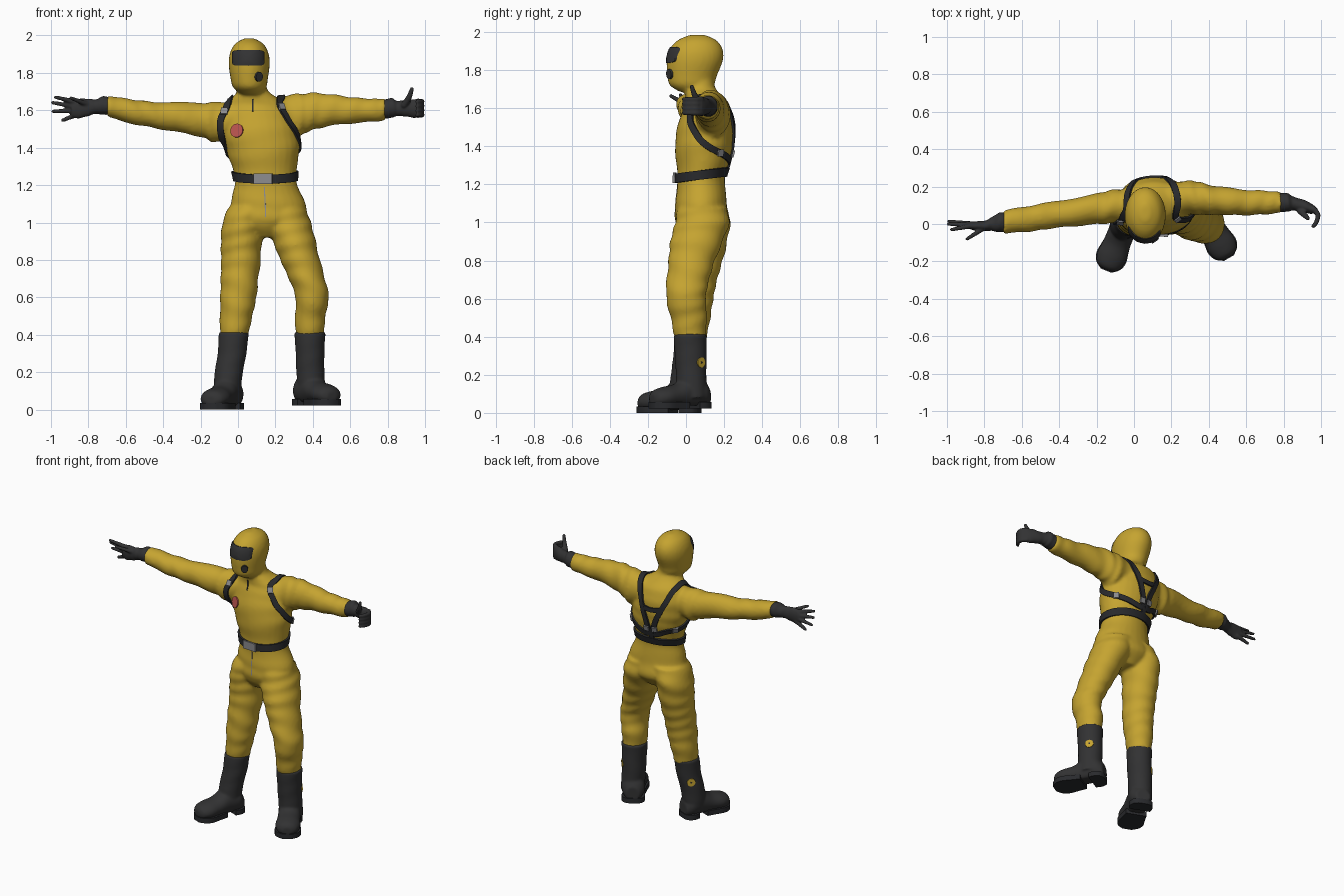
import bpy, bmesh, math
from math import sin, cos, tau, radians
from mathutils import Vector, Matrix
from mathutils.bvhtree import BVHTree

cube = bpy.data.objects.get("Cube")
if cube:
    bpy.data.objects.remove(cube, do_unlink=True)


def material(name, color):
    m = bpy.data.materials.new(name)
    m.use_nodes = True
    m.diffuse_color = (*color, 1)
    m.node_tree.nodes["Principled BSDF"].inputs["Base Color"].default_value = (*color, 1)
    return m


YELLOW = material("yellow fabric", (0.56, 0.37, 0.03))
RUBBER = material("charcoal rubber", (0.032, 0.032, 0.033))
BLACK = material("black webbing", (0.022, 0.023, 0.026))
GREY = material("grey metal", (0.26, 0.26, 0.27))
RED = material("red patch", (0.5, 0.09, 0.08))
parts = []


def finish(name, bm, mat):
    bmesh.ops.recalc_face_normals(bm, faces=bm.faces)
    me = bpy.data.meshes.new(name)
    bm.to_mesh(me)
    bm.free()
    me.materials.append(mat)
    ob = bpy.data.objects.new(name, me)
    bpy.context.collection.objects.link(ob)
    parts.append(ob)
    return ob


def fuse(name, bm, mat, voxel, smooth):
    """Merge overlapping solids into one soft skin and return its surface tree."""
    ob = finish(name, bm, mat)
    mod = ob.modifiers.new("merge", "REMESH")
    mod.mode, mod.voxel_size, mod.use_smooth_shade = "VOXEL", voxel, True
    mod = ob.modifiers.new("soften", "SMOOTH")
    mod.factor, mod.iterations = 0.5, smooth
    bpy.context.view_layer.update()
    return BVHTree.FromObject(ob, bpy.context.evaluated_depsgraph_get())


def spline(points, steps, closed=False):
    p = [Vector(q) for q in points]
    n, out = len(p), []
    at = (lambda i: p[i % n]) if closed else (lambda i: p[min(max(i, 0), n - 1)])
    for i in range(n if closed else n - 1):
        a, b, c, d = (at(i + k) for k in (-1, 0, 1, 2))
        for s in range(steps):
            t = s / steps
            out.append((b * 2 + (c - a) * t + (a * 2 - b * 5 + c * 4 - d) * t ** 2
                        + (b * 3 - a - c * 3 + d) * t ** 3) * 0.5)
    return out if closed else out + [p[-1]]


def skin(bm, rows, closed=False):
    """Quads between equal rings, with end caps unless the rings loop."""
    m = len(rows[0])
    for i in range(len(rows) - (0 if closed else 1)):
        a, b = rows[i], rows[(i + 1) % len(rows)]
        for k in range(m):
            bm.faces.new((a[k], a[(k + 1) % m], b[(k + 1) % m], b[k]))
    if not closed:
        bm.faces.new(rows[0])
        bm.faces.new(rows[-1])


def loft(bm, rings, axis=2, ripple=0, matrix=Matrix(), floor=-9):
    """Rings are centre x, y, z and two radii, square to the given axis."""
    u, w = ((1, 2), (0, 2), (0, 1))[axis]
    rows = []
    for i, v in enumerate(spline(rings, 5)):
        row = []
        for k in range(28):
            a = tau * k / 28
            s = 1 + ripple * sin(i * 1.25 + 2 * sin(a + i * 0.2))
            p = Vector(v[:3])
            p[u] += v[3] * cos(a) * s
            p[w] += v[4] * sin(a) * s
            p.z = max(p.z, floor)
            row.append(bm.verts.new(matrix @ p))
        rows.append(row)
    skin(bm, rows)


def finger(bm, points, r0, r1):
    path = spline(points, 10)
    for i, p in enumerate(path):
        r = r0 + (r1 - r0) * i / (len(path) - 1)
        bmesh.ops.create_icosphere(bm, subdivisions=2, radius=r, matrix=Matrix.Translation(p))


# Suit: torso, hood, sleeves and trousers merged into one skin
bm = bmesh.new()
loft(bm, [(.15, .08, .92, .07, .08), (.155, .085, 1.0, .2, .14), (.16, .08, 1.1, .2, .135),
          (.147, .08, 1.23, .163, .125), (.137, .09, 1.35, .188, .145), (.122, .097, 1.45, .205, .152),
          (.108, .108, 1.55, .195, .14), (.098, .11, 1.63, .165, .112), (.085, .085, 1.68, .105, .09),
          (.078, .075, 1.71, .08, .078), (.07, .07, 1.78, .07, .07)], ripple=.012)
loft(bm, [(.07, .03, 1.685, .05, .06), (.063, .03, 1.72, .088, .115), (.06, .032, 1.77, .1, .13),
          (.06, .046, 1.85, .11, .148), (.06, .053, 1.91, .102, .14), (.06, .058, 1.957, .074, .102),
          (.06, .06, 1.985, .025, .04)])
loft(bm, [(0, .1, 1.56, .09, .09), (-.12, .092, 1.535, .09, .108), (-.2, .08, 1.55, .082, .092),
          (-.42, .05, 1.572, .072, .072), (-.55, .03, 1.59, .07, .066), (-.7, .01, 1.622, .062, .058)],
     axis=0, ripple=.045)
loft(bm, [(.18, .13, 1.58, .09, .09), (.3, .14, 1.567, .092, .118), (.36, .135, 1.585, .086, .106),
          (.45, .125, 1.6, .076, .092), (.6, .115, 1.6, .069, .071), (.72, .115, 1.6, .062, .062),
          (.79, .115, 1.605, .056, .058)], axis=0, ripple=.045)
loft(bm, [(.24, .085, 1.08, .12, .13), (.265, .085, 1.0, .125, .142), (.3, .055, .9, .115, .138),
          (.332, .03, .8, .106, .122), (.368, .01, .7, .097, .112), (.397, 0, .6, .089, .104),
          (.386, .015, .5, .082, .096), (.385, .02, .39, .074, .08)], ripple=.03)
loft(bm, [(.07, .085, 1.08, .12, .13), (.027, .09, 1.0, .11, .142), (.018, .085, .9, .11, .132),
          (.015, .073, .8, .106, .12), (.008, .055, .7, .101, .109), (.002, .042, .6, .097, .102),
          (-.01, .035, .5, .087, .094), (-.02, .028, .39, .074, .08)], ripple=.03)
suit = fuse("suit", bm, YELLOW, .011, 4)

# Right glove: open hand with spread fingers
bm = bmesh.new()
loft(bm, [(-.68, .012, 1.625, .05, .045), (-.72, .008, 1.625, .052, .05), (-.76, 0, 1.62, .037, .039),
          (-.8, -.01, 1.615, .027, .046), (-.85, -.01, 1.61, .025, .053), (-.89, -.005, 1.607, .018, .045)],
     axis=0, ripple=.03)
for base, tip in (((-.87, -.01, 1.645), (-.975, -.03, 1.67)), ((-.88, -.005, 1.622), (-.992, 0, 1.641)),
                  ((-.88, 0, 1.6), (-.988, .015, 1.594)), ((-.86, 0, 1.578), (-.938, .01, 1.546)),
                  ((-.8, -.02, 1.63), (-.892, -.08, 1.665))):
    finger(bm, (base, tip), .016, .01)
fuse("right_glove", bm, RUBBER, .006, 2)

# Left glove: curled fingers and raised thumb
bm = bmesh.new()
loft(bm, [(.77, .115, 1.605, .05, .05), (.82, .115, 1.612, .05, .053), (.85, .11, 1.61, .037, .041),
          (.89, .1, 1.61, .035, .043), (.94, .085, 1.61, .03, .05), (.98, .07, 1.61, .014, .044)],
     axis=0, ripple=.03)
for k in range(4):
    z = 1.575 + k * .024
    finger(bm, ((.96, .08, z), (.983, .05, z), (.975, .01, z), (.958, -.012, z)), .016, .011)
finger(bm, ((.89, .07, 1.63), (.915, .045, 1.67), (.93, .03, 1.715)), .02, .011)
fuse("left_glove", bm, RUBBER, .006, 2)

# Boots: shaft, foot and a two-piece sole
FOOT = [(0, .095, .06, .045, .05), (0, .05, .085, .074, .08), (0, -.03, .085, .072, .085),
        (0, -.1, .068, .074, .062), (0, -.17, .06, .08, .055), (0, -.22, .055, .062, .044),
        (0, -.24, .05, .03, .025)]
HEEL = [(.1, .03), (.085, .06), (.05, .075), (.01, .07)]
TREAD = [(-.05, .068), (-.11, .076), (-.17, .084), (-.215, .068), (-.245, .03)]


def boot(side, shaft, ankle, angle):
    place = Matrix.Translation(ankle) @ Matrix.Rotation(radians(angle), 4, "Z")
    bm = bmesh.new()
    loft(bm, shaft, ripple=.01)
    loft(bm, FOOT, axis=1, matrix=place, floor=.016)
    tree = fuse(side + "_boot", bm, RUBBER, .008, 4)
    bm = bmesh.new()
    for outline in (HEEL, TREAD):
        half = spline(outline, 4)
        ring = [(p[1], p[0]) for p in half] + [(-p[1], p[0]) for p in reversed(half)]
        skin(bm, [[bm.verts.new(place @ Vector((x, y, z))) for x, y in ring] for z in (0, .034)])
    finish(side + "_sole", bm, BLACK)
    return tree


left_boot = boot("left", [(.385, .022, .415, .083, .087), (.385, .024, .3, .077, .083),
                          (.388, .028, .18, .075, .08), (.395, .03, .08, .074, .08)], (.385, .03, .022), 30)
right_boot = boot("right", [(-.022, .026, .415, .08, .085), (-.032, .015, .3, .077, .082),
                            (-.052, -.002, .18, .075, .08), (-.058, -.012, .08, .072, .08)],
                  (-.058, -.022, 0), -22)


def ribbon(name, points, width, mat, closed=False, thick=.011):
    """Strap draped over the suit along a rough path."""
    hits = [suit.find_nearest(p) for p in spline(points, 8, closed)]
    locs, norms, n = [h[0] for h in hits], [h[1] for h in hits], len(hits)
    for _ in range(2):
        ids = [((i - 1) % n, i, (i + 1) % n) if closed or 0 < i < n - 1 else (i, i, i) for i in range(n)]
        locs = [(locs[a] + locs[b] * 2 + locs[c]) / 4 for a, b, c in ids]
        norms = [(norms[a] + norms[b] + norms[c]).normalized() for a, b, c in ids]
    bm, rows = bmesh.new(), []
    for i in range(n):
        ahead = locs[(i + 1) % n] if closed else locs[min(i + 1, n - 1)]
        behind = locs[i - 1] if closed else locs[max(i - 1, 0)]
        side = (ahead - behind).cross(norms[i]).normalized() * width / 2
        rows.append([bm.verts.new(locs[i] + side * s + norms[i] * h)
                     for s, h in ((-1, -.006), (1, -.006), (1, thick), (-1, thick))])
    skin(bm, rows, closed)
    finish(name, bm, mat)


def plate(name, tree, point, w, h, thick, mat, offset=0, sides=4):
    """Rectangle or disc lying on a surface."""
    loc, nrm = tree.find_nearest(point)[:2]
    right = Vector((0, 0, 1)).cross(nrm).normalized()
    up = nrm.cross(right)
    bm = bmesh.new()
    turn, grow = (tau / 8, math.sqrt(2)) if sides == 4 else (0, 1)
    ring = [(cos(turn + tau * k / sides) * w / 2 * grow, sin(turn + tau * k / sides) * h / 2 * grow)
            for k in range(sides)]
    skin(bm, [[bm.verts.new(loc + right * x + up * y + nrm * (offset + d)) for x, y in ring]
              for d in (-.004, thick)])
    finish(name, bm, mat)


# Harness and belt
ribbon("left_harness_strap", [(.235, .1, 1.69), (.24, .01, 1.64), (.3, 0, 1.55), (.325, .04, 1.48),
       (.32, .1, 1.41), (.24, .2, 1.35), (.125, .24, 1.32), (.14, .26, 1.42), (.18, .25, 1.55),
       (.22, .19, 1.66)], .035, BLACK, True)
ribbon("right_harness_strap", [(-.06, .1, 1.69), (-.065, .01, 1.63), (-.095, 0, 1.54), (-.085, .04, 1.45),
       (-.055, .1, 1.38), (0, .2, 1.35), (.085, .24, 1.32), (.065, .26, 1.42), (0, .25, 1.55),
       (-.045, .19, 1.66)], .035, BLACK, True)
ribbon("back_cross_strap", [(.02, .25, 1.51), (.1, .26, 1.5), (.165, .25, 1.51)], .03, BLACK)
ribbon("back_drop_strap", [(.105, .25, 1.36), (.11, .23, 1.27)], .035, BLACK)
ribbon("belt", [(.147 + .165 * cos(tau * k / 16), .08 + .13 * sin(tau * k / 16),
                 1.25 + .018 * sin(tau * k / 16)) for k in range(16)], .048, BLACK, True, .013)
plate("belt_buckle", suit, (.133, -.06, 1.234), .1, .055, .008, GREY, .013)
for name, spot in (("left_chest", (.252, 0, 1.635)), ("right_chest", (-.075, 0, 1.6)),
                   ("left_side", (.28, .165, 1.37)), ("right_side", (-.03, .165, 1.365)),
                   ("left_back", (.135, .25, 1.36)), ("right_back", (.075, .25, 1.36))):
    plate(name + "_buckle", suit, spot, .036, .036, .007, GREY, .011)

# Zip, chest patch, breathing filter and boot patches
ribbon("lower_zip", [(.14, -.06, 1.19), (.145, -.06, 1.1), (.148, -.05, 1.03)], .006, GREY, thick=.002)
ribbon("collar_zip", [(.076, -.03, 1.655), (.078, -.03, 1.6)], .008, BLACK, thick=.003)
plate("chest_patch", suit, (-.015, -.04, 1.495), .074, .074, .004, RED, .004, 24)
plate("breathing_filter", suit, (.107, -.08, 1.78), .044, .052, .012, RUBBER, 0, 20)
for side, tree, spot in (("left", left_boot, (.445, .085, .265)), ("right", right_boot, (-.095, .075, .265))):
    plate(side + "_boot_patch", tree, spot, .054, .054, .003, YELLOW, 0, 20)
    plate(side + "_patch_stud", tree, spot, .012, .012, .005, RUBBER, 0, 10)

# Visor: rounded panel wrapped on the hood
bm = bmesh.new()
rows = []
for ring in range(1, 7):
    row = []
    for k in range(48):
        c, s = cos(tau * k / 48), sin(tau * k / 48)
        x = .055 + math.copysign(abs(c) ** .35, c) * .084 * ring / 6
        z = 1.879 + math.copysign(abs(s) ** .35, s) * .041 * ring / 6
        hit = suit.ray_cast(Vector((x, -1, z)), Vector((0, 1, 0)))
        row.append(bm.verts.new(hit[0] + hit[1] * .005))
    rows.append(row)
rows.append([bm.verts.new(v.co + Vector((0, .012, 0))) for v in rows[-1]])
skin(bm, rows)
bm.faces.ensure_lookup_table()
bmesh.ops.delete(bm, geom=[bm.faces[-1]], context="FACES_ONLY")
finish("visor", bm, RUBBER)

# Smooth shading with crisp edges
bpy.ops.object.select_all(action="DESELECT")
for ob in parts:
    ob.select_set(True)
bpy.context.view_layer.objects.active = parts[0]
bpy.ops.object.shade_smooth_by_angle(angle=radians(40))
